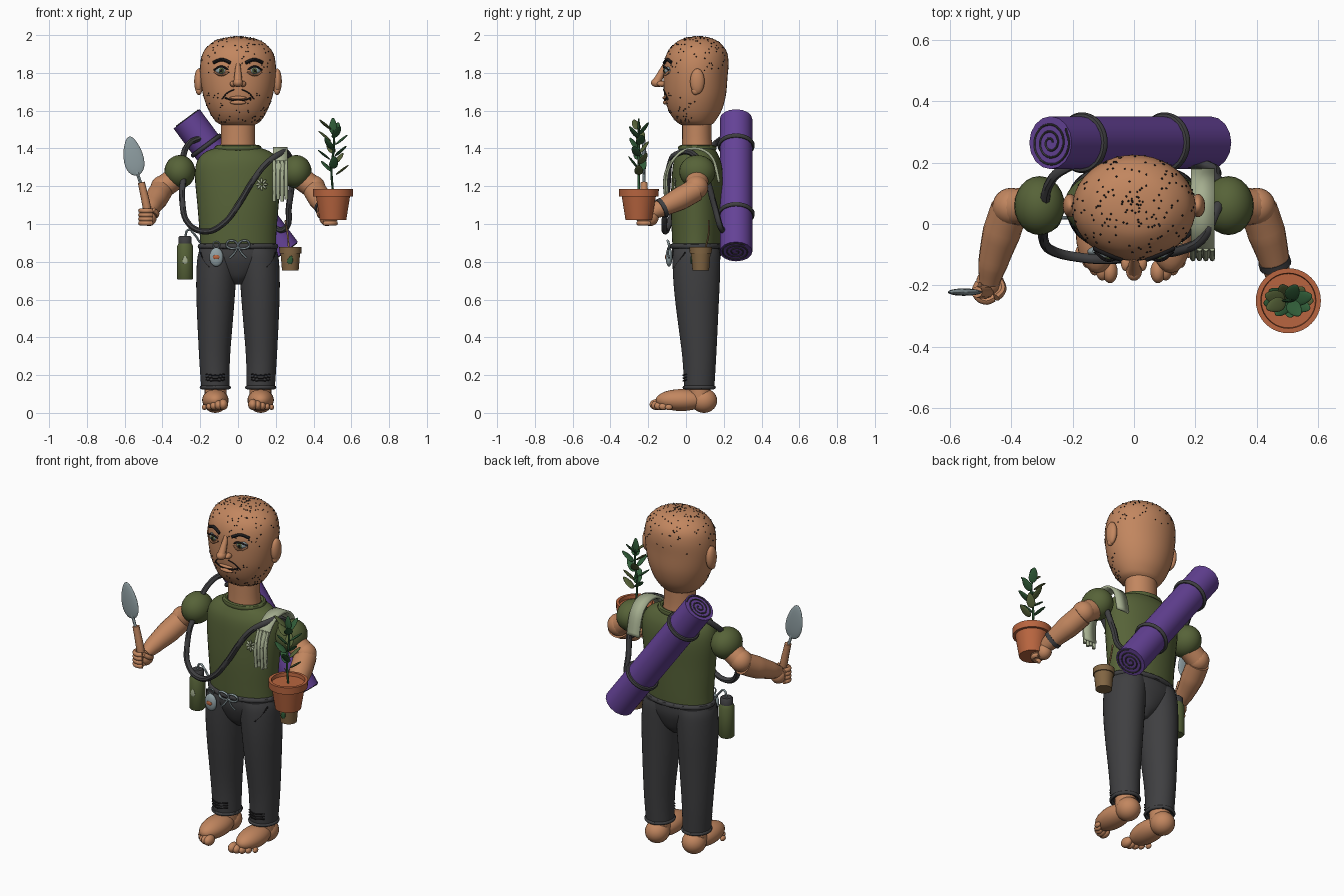
import bpy, bmesh, math, random
from mathutils import Vector, Matrix

if "Cube" in bpy.data.objects:
    bpy.data.objects.remove(bpy.data.objects["Cube"])
random.seed(4)


def material(name, r, g, b):
    m = bpy.data.materials.new(name)
    m.use_nodes = True
    m.diffuse_color = (r, g, b, 1)
    m.node_tree.nodes["Principled BSDF"].inputs["Base Color"].default_value = (r, g, b, 1)
    return m


SKIN = material("warm_tan", .54, .24, .115)
OLIVE = material("olive", .095, .125, .04)
DARK = material("charcoal", .05, .05, .053)
PURPLE = material("purple", .13, .055, .31)
CLOTH = material("pale_sage", .38, .43, .28)
CLAY = material("terracotta", .48, .13, .05)
LEAF = material("leaf_green", .03, .11, .04)
STEEL = material("steel", .28, .35, .37)
INK = material("near_black", .012, .011, .012)
KHAKI = material("khaki_brown", .22, .13, .055)


def finish(ob, mat):
    ob.data.materials.clear()
    ob.data.materials.append(mat)
    bpy.ops.object.select_all(action='DESELECT')
    ob.select_set(True)
    bpy.context.view_layer.objects.active = ob
    if ob.type == 'CURVE':
        bpy.ops.object.convert(target='MESH')
    bpy.ops.object.shade_smooth_by_angle(angle=math.radians(45))
    return ob


def mesh_object(name, bm, mat):
    bmesh.ops.recalc_face_normals(bm, faces=bm.faces)
    me = bpy.data.meshes.new(name)
    bm.to_mesh(me)
    bm.free()
    ob = bpy.data.objects.new(name, me)
    bpy.context.collection.objects.link(ob)
    return finish(ob, mat)


def ball(name, loc, size, mat, axis=(0, 0, 1), face=(0, 1, 0), taper=0):
    """Ellipsoid; its z follows axis, its thin y follows face, taper points the tip."""
    z = Vector(axis).normalized()
    x = Vector(face).cross(z).normalized()
    rot = Matrix((x, z.cross(x), z)).transposed().to_4x4()
    bm = bmesh.new()
    bmesh.ops.create_uvsphere(bm, u_segments=24, v_segments=14, radius=1)
    for v in bm.verts:
        v.co.x *= 1 - taper * v.co.z
        v.co = Vector(a * b for a, b in zip(v.co, size))
    bm.transform(Matrix.Translation(loc) @ rot)
    return mesh_object(name, bm, mat)


def tube(name, pts, radius, mat, radii=None, closed=False):
    cu = bpy.data.curves.new(name, 'CURVE')
    cu.dimensions, cu.bevel_depth, cu.use_fill_caps = '3D', radius, True
    cu.bevel_resolution, cu.resolution_u = (6 if radius > .03 else 2), 6
    sp = cu.splines.new('BEZIER')
    sp.bezier_points.add(len(pts) - 1)
    for i, (bp, p) in enumerate(zip(sp.bezier_points, pts)):
        bp.co, bp.radius = p, radii[i] if radii else 1
        bp.handle_left_type = bp.handle_right_type = 'AUTO'
    sp.use_cyclic_u = closed
    ob = bpy.data.objects.new(name, cu)
    bpy.context.collection.objects.link(ob)
    return finish(ob, mat)


def smooth_rows(rows, n=5):
    """Catmull-Rom interpolation of cross-section rows."""
    out = []
    for i in range(len(rows) - 1):
        quad = zip(rows[max(i - 1, 0)], rows[i], rows[i + 1], rows[min(i + 2, len(rows) - 1)])
        quad = list(quad)
        for t in (k / n for k in range(n)):
            out.append([b + t / 2 * (c - a + t * (2*a - 5*b + 4*c - d + t * (3*(b - c) + d - a)))
                        for a, b, c, d in quad])
    return out + [list(rows[-1])]


def loft(name, rows, mat, seg=40, smooth=True):
    """Stack of ellipses, each row = z, centre x, centre y, radius x, radius y."""
    bm, rings = bmesh.new(), []
    for z, cx, cy, rx, ry in (smooth_rows(rows) if smooth else rows):
        rings.append([bm.verts.new((cx + rx * math.cos(a), cy + ry * math.sin(a), z))
                      for a in (k * math.tau / seg for k in range(seg))])
    for lo, hi in zip(rings, rings[1:]):
        for k in range(seg):
            bm.faces.new((lo[k], lo[k - 1], hi[k - 1], hi[k]))
    bm.faces.new(rings[0])
    bm.faces.new(rings[-1])
    return mesh_object(name, bm, mat)


def lathe(name, x, y, profile, mat):
    return loft(name, [(z, x, y, r, r) for z, r in profile], mat, smooth=False)


def ring(name, c, rx, ry, radius, mat, n=16):
    pts = [(c[0] + rx * math.cos(k * math.tau / n), c[1] + ry * math.sin(k * math.tau / n), c[2])
           for k in range(n)]
    return tube(name, pts, radius, mat, closed=True)


# Head, neck, torso and hips
HEAD = [(1.525, 0, .055, .09, .08), (1.545, 0, .05, .12, .105), (1.6, 0, .048, .155, .14),
        (1.68, 0, .048, .184, .163), (1.78, 0, .05, .2, .17), (1.86, 0, .055, .198, .17),
        (1.92, 0, .06, .178, .152), (1.965, 0, .062, .13, .11), (1.985, 0, .063, .075, .065),
        (1.993, 0, .063, .01, .01)]
loft("head", HEAD, SKIN)
loft("neck", [(1.38, 0, .06, .095, .082), (1.45, 0, .058, .09, .078), (1.56, 0, .058, .09, .078)], SKIN)
loft("shirt", [(.86, 0, .055, .2, .125), (.95, 0, .055, .203, .13), (1.1, 0, .055, .215, .135),
               (1.25, 0, .06, .228, .135), (1.33, 0, .06, .217, .125), (1.38, 0, .06, .175, .103),
               (1.405, 0, .06, .11, .085)], OLIVE)
ring("collar", (0, .06, 1.402), .11, .088, .015, OLIVE)
loft("trouser_hips", [(.68, 0, .055, .03, .05), (.72, 0, .055, .09, .09), (.78, 0, .055, .165, .117),
                      (.83, 0, .055, .205, .129), (.885, 0, .055, .203, .129)], DARK)
ring("waistband", (0, .055, .882), .2, .128, .014, DARK)
DENSE = smooth_rows(HEAD, 8)


def head_point(x, z, out=0):
    row = min(DENSE, key=lambda r: abs(r[0] - z))
    return Vector((x, row[2] - row[4] * math.sqrt(max(0, 1 - (x / row[3]) ** 2)) - out, z))


def face_line(name, pts, radius, mat):
    tube(name, [head_point(x, z, .002) for x, z in pts], radius, mat)


# Face
tube("nose_bridge", [(0, -.11, 1.845), (0, -.135, 1.79), (0, -.155, 1.75)], .024, SKIN, [.5, .8, 1])
ball("nose_tip", (0, -.153, 1.748), (.026, .032, .024), SKIN)
face_line("mouth_line", [(-.07, 1.668), (-.03, 1.656), (0, 1.66), (.03, 1.656), (.07, 1.668)], .004, INK)
ball("upper_lip", head_point(0, 1.668), (.045, .012, .009), SKIN)
ball("lower_lip", head_point(0, 1.643), (.042, .014, .011), SKIN)
for s, side in ((-1, "right"), (1, "left")):
    ball(side + "_nostril", (s * .025, -.128, 1.742), (.018, .026, .016), SKIN)
    ball(side + "_eye", (s * .088, -.082, 1.812), (.036, .034, .024), STEEL)
    ball(side + "_iris", (s * .088, -.111, 1.812), (.014, .007, .015), OLIVE)
    ball(side + "_pupil", (s * .088, -.117, 1.812), (.007, .004, .008), INK)
    tube(side + "_upper_lid", [(s * .048, -.108, 1.815), (s * .088, -.118, 1.834), (s * .127, -.09, 1.815)],
         .005, INK)
    tube(side + "_lower_lid", [(s * .05, -.11, 1.805), (s * .088, -.115, 1.788), (s * .125, -.09, 1.806)],
         .006, SKIN)
    face_line(side + "_eyebrow", [(s * .04, 1.853), (s * .085, 1.87), (s * .13, 1.855)], .009, INK)
    face_line(side + "_moustache_edge", [(s * .02, 1.712), (s * .055, 1.695), (s * .085, 1.66)], .003, INK)
    ball(side + "_ear", (s * .208, .06, 1.755), (.024, .038, .068), SKIN)
    ball(side + "_ear_lobe", (s * .207, .05, 1.705), (.016, .02, .022), SKIN)

# Stubble over scalp and jaw
bm = bmesh.new()
for i in range(260):
    scalp = i < 190
    row = random.choice([r for r in DENSE if (r[0] > 1.8 if scalp else 1.54 < r[0] < 1.7)])
    a = random.uniform(0, math.tau) if scalp else random.uniform(math.pi, math.tau)
    p = (row[3] * math.cos(a), row[2] + row[4] * math.sin(a), row[0])
    bmesh.ops.create_icosphere(bm, subdivisions=1, radius=.0036, matrix=Matrix.Translation(p))
mesh_object("stubble", bm, INK)

# Arms, hands, legs and feet
for s, side in ((-1, "right"), (1, "left")):
    ball(side + "_sleeve", (s * .308, .06, 1.277), (.082, .096, .088), OLIVE)
    ball(side + "_elbow", (s * .4, .056, 1.195), (.062, .062, .062), SKIN)
    tube(side + "_upper_arm", [(s * .32, .06, 1.25), (s * .39, .056, 1.2)], .06, SKIN)
    tube(side + "_forearm", [(s * .405, .05, 1.18), (s * .432, -.03, 1.135), (s * .46, -.13, 1.085),
                             (s * .472, -.19, 1.055)], .062, SKIN, [1, 1, .78, .55])
    hand_z = 1.035
    ball(side + "_palm", (s * .472, -.19, hand_z), (.042, .045, .046), SKIN)
    for k in range(4):
        z = hand_z + .035 - k * .022
        tube(f"{side}_finger_{k + 1}", [(s * .505, -.19, z), (s * .515, -.225, z), (s * .485, -.25, z),
                                        (s * .455, -.24, z)], .013, SKIN)
    tube(side + "_thumb", [(s * .44, -.18, 1.04), (s * .43, -.215, 1.055), (s * .45, -.24, 1.075)], .014, SKIN)

    loft(side + "_trouser_leg", [(.135, s * .12, .07, .075, .08), (.3, s * .124, .07, .082, .09),
         (.55, s * .12, .06, .098, .112), (.7, s * .116, .056, .105, .123),
         (.82, s * .108, .055, .107, .126), (.87, s * .1, .055, .1, .12)], DARK)
    ring(side + "_trouser_hem", (s * .12, .07, .135), .073, .078, .01, DARK)
    for z in (.175, .19, .205):
        tube(f"{side}_crease_{z}", [(s * .07, .003, z), (s * .12, -.015, z - .006), (s * .17, .003, z)], .004, INK)
    tube(side + "_pocket_seam", [(s * .2, -.005, .85), (s * .175, -.04, .8), (s * .15, -.06, .77)], .004, INK)
    tube(side + "_ankle", [(s * .12, .075, .07), (s * .12, .07, .16)], .058, SKIN)
    ball(side + "_heel", (s * .12, .095, .065), (.066, .07, .065), SKIN)
    ball(side + "_foot", (s * .12, -.025, .068), (.07, .135, .058), SKIN)
    for k in range(5):
        r = .029 - .0035 * k
        ball(f"{side}_toe_{k + 1}", (s * (.078 + .025 * k), -.155 + .004 * k * k, .015 + r), (r * .85, r * 1.3, r), SKIN)

# Rolled mat with end spirals and bindings
centre, along = Vector((-.012, .265, 1.205)), Vector((-.595, 0, .804)).normalized()
across, deep = Vector((.804, 0, .595)).normalized(), Vector((0, 1, 0))
tube("rolled_mat", [centre - along * .437, centre + along * .437], .086, PURPLE)


def mat_circle(t, r, a):
    return centre + along * t + across * (r * math.cos(a)) + deep * (r * math.sin(a))


for t in (-.438, .438):
    tube("mat_spiral", [mat_circle(t, .008 + .0027 * k, k * .75) for k in range(27)], .0035, DARK)
for t in (-.19, .262):
    tube("mat_binding", [mat_circle(t, .087, k * math.tau / 16) for k in range(16)], .012, DARK, closed=True)
tube("carry_strap", [(-.19, .2, 1.46), (-.265, .15, 1.42), (-.288, .0, 1.25), (-.295, -.05, 1.12),
     (-.26, -.09, 1.0), (-.17, -.11, .96), (-.08, -.115, 1.0), (0, -.105, 1.1), (.08, -.095, 1.23),
     (.15, -.085, 1.32), (.22, -.05, 1.37), (.262, .03, 1.375), (.285, .1, 1.26), (.27, .15, 1.1),
     (.24, .19, .97), (.16, .2, 1.0)], .016, DARK)

# Cloth draped over the left shoulder, with fringe
drape = smooth_rows([(-.1, 1.15), (-.103, 1.25), (-.075, 1.33), (-.01, 1.39), (.08, 1.395),
                     (.145, 1.34), (.175, 1.22)], 5)
bm = bmesh.new()
edges = [[bm.verts.new((x, y, z)) for y, z in drape] for x in (.185, .262)]
for k in range(len(drape) - 1):
    bm.faces.new((edges[0][k], edges[1][k], edges[1][k + 1], edges[0][k + 1]))
cloth = mesh_object("shoulder_cloth", bm, CLOTH)
solid = cloth.modifiers.new("thickness", 'SOLIDIFY')
solid.thickness, solid.offset = .014, 0
for k in range(4):
    x = .192 + .021 * k
    tube("cloth_fold", [(x, -.106, 1.12 + .01 * (k % 2)), (x, -.11, 1.25), (x, -.08, 1.335)], .009, CLOTH)

# Trowel
ball("trowel_blade", (-.555, -.222, 1.36), (.052, .012, .105), STEEL, (-.2, 0, 1), taper=.25)
tube("trowel_shaft", [(-.51, -.222, 1.2), (-.54, -.222, 1.29)], .008, STEEL)
tube("trowel_handle", [(-.468, -.222, 1.0), (-.485, -.222, 1.1), (-.512, -.222, 1.22)], .022, SKIN, [.8, 1, .85])

# Potted plant and wrist band
px, py = .503, -.25
lathe("plant_pot", px, py, [(1.02, .07), (1.145, .09), (1.145, .105), (1.185, .106), (1.185, .09), (1.165, .088)], CLAY)
tube("plant_stem", [(px, py, 1.16), (px - .008, py, 1.3), (px + .006, py, 1.42), (px, py, 1.5)], .006, LEAF)
for k in range(13):
    a, z = k * 2.4, 1.25 + .02 * k
    out = Vector((math.cos(a), .6 * math.sin(a), .75))
    ball("plant_leaf", Vector((px, py, z)) + out * .048, (.023, .006, .042),
         OLIVE if k % 3 == 0 else LEAF, out, (-out.x, -out.y, 1), .25)
ball("top_leaf", (px, py, 1.52), (.02, .006, .042), LEAF, taper=.3)
tube("wrist_band", [(.456, -.118, 1.09), (.462, -.137, 1.08)], .053, DARK)

# Water bottle on the right hip
lathe("water_bottle", -.28, .02, [(.705, .038), (.712, .043), (.88, .043), (.9, .034)], OLIVE)
lathe("bottle_cap", -.28, .02, [(.895, .035), (.93, .035), (.937, .028)], DARK)
tube("bottle_hook", [(-.28, .02, .93), (-.262, .02, .97), (-.235, .02, .95), (-.2, .02, .9)], .006, STEEL)
ball("bottle_emblem", (-.28, -.022, .81), (.013, .004, .022), CLOTH, taper=.4)

# Small cup on the left hip
lathe("hip_cup", .277, .078, [(.755, .044), (.845, .052), (.845, .058), (.878, .059), (.878, .05), (.86, .048)], KHAKI)
ball("cup_emblem", (.277, .028, .81), (.014, .005, .023), LEAF, (.3, 0, 1), taper=.4)
tube("cup_cord", [(.27, .1, .86), (.262, .12, .95), (.25, .12, 1.02)], .005, KHAKI)

# Belt charm, cord bow and shirt flower
ball("belt_charm", (-.115, -.09, .825), (.037, .018, .05), STEEL)
ball("charm_dot", (-.115, -.106, .825), (.018, .005, .012), CLAY)
tube("charm_loop", [(-.115, -.085, .87), (-.1, -.09, .9), (-.13, -.09, .9)], .004, STEEL, closed=True)
for s in (-1, 1):
    tube("bow_loop", [(0, -.09, .88), (s * .04, -.098, .912), (s * .06, -.09, .885), (s * .03, -.095, .87)],
         .006, STEEL, closed=True)
    tube("bow_tail", [(0, -.09, .88), (s * .02, -.095, .845), (s * .045, -.09, .82)], .005, STEEL)
for k in range(8):
    d = Vector((math.cos(k * math.tau / 8), 0, math.sin(k * math.tau / 8)))
    ball("flower_petal", Vector((.125, -.06, 1.21)) + d * .02, (.006, .006, .014), CLOTH, d)
